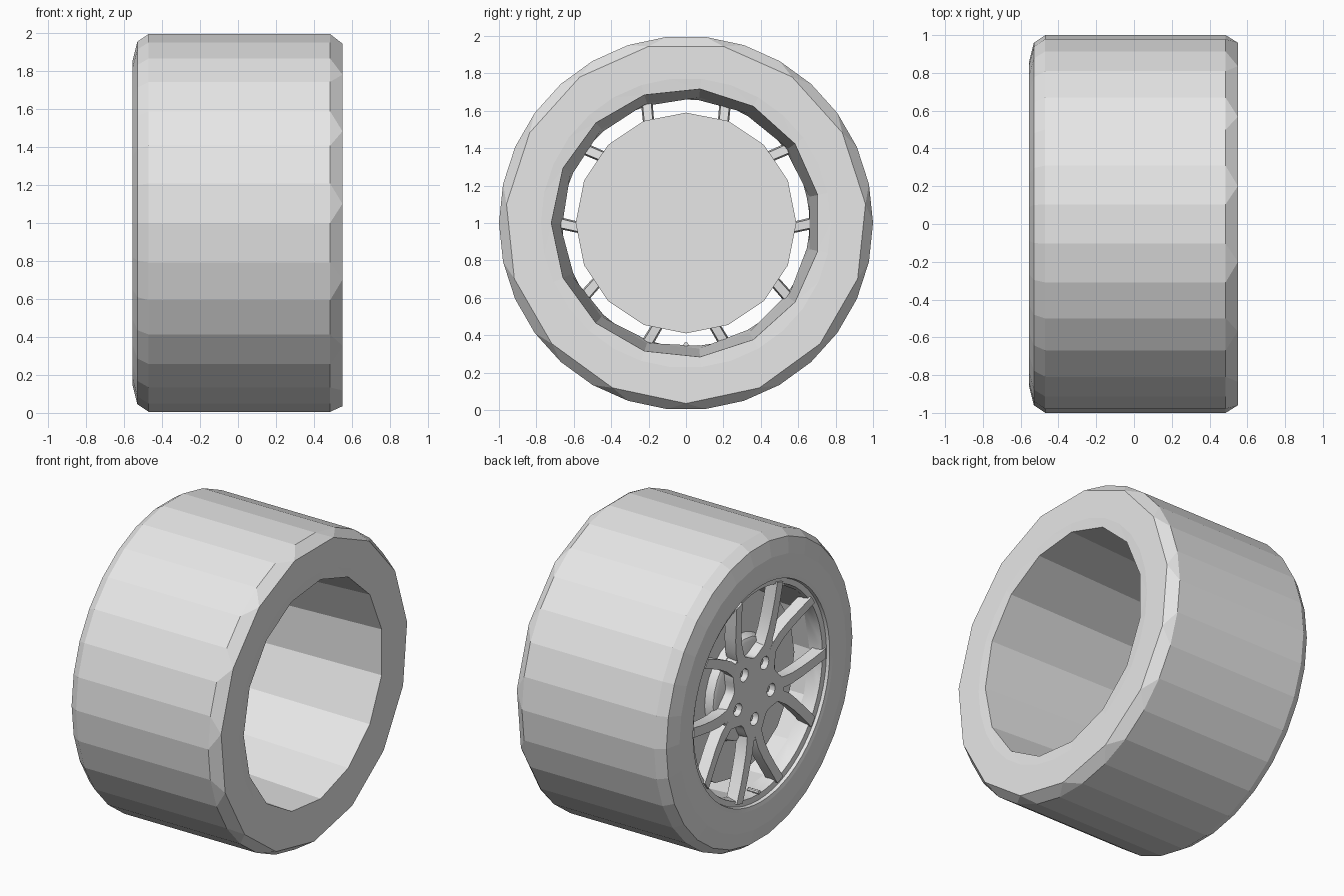
import bpy, bmesh, math
from mathutils import Matrix

old = bpy.data.objects.get("Cube")
if old:
    bpy.data.objects.remove(old, do_unlink=True)

grey = bpy.data.materials.new("plain_grey")
grey.use_nodes = True
grey.diffuse_color = (0.8, 0.8, 0.8, 1)
grey.node_tree.nodes["Principled BSDF"].inputs["Base Color"].default_value = (0.8, 0.8, 0.8, 1)

AXLE_Z = 1.0


def polar(x, r, deg):
    a = math.radians(deg)
    return (x, r * math.cos(a), AXLE_Z + r * math.sin(a))


def finish(name, bm, smooth=None, recalc=True):
    if recalc:
        bmesh.ops.recalc_face_normals(bm, faces=bm.faces)
    mesh = bpy.data.meshes.new(name)
    bm.to_mesh(mesh)
    bm.free()
    obj = bpy.data.objects.new(name, mesh)
    bpy.context.collection.objects.link(obj)
    mesh.materials.append(grey)
    if smooth:
        smooth_by_angle(obj, smooth)
    return obj


def smooth_by_angle(obj, degrees):
    bpy.ops.object.select_all(action='DESELECT')
    obj.select_set(True)
    bpy.context.view_layer.objects.active = obj
    bpy.ops.object.shade_smooth_by_angle(angle=math.radians(degrees))


def stitch(bm, a, b, pa, pb):
    """Join two rings that may differ in side count, walking by angle."""
    na, nb = len(a), len(b)
    i = j = 0
    while i < na or j < nb:
        next_a = pa + 360 * (i + 1) / na
        next_b = pb + 360 * (j + 1) / nb
        if i < na and j < nb and abs(next_a - next_b) < 0.01:
            bm.faces.new((a[i], a[(i + 1) % na], b[(j + 1) % nb], b[j % nb]))
            i, j = i + 1, j + 1
        elif j >= nb or (i < na and next_a < next_b):
            bm.faces.new((a[i % na], a[(i + 1) % na], b[j % nb]))
            i += 1
        else:
            bm.faces.new((a[i % na], b[(j + 1) % nb], b[j % nb]))
            j += 1


def lathe(name, rings, caps=False, smooth=None, flip=False):
    """Rings are (x, radius, sides, start angle) from +x towards -x."""
    bm = bmesh.new()
    loops = [[bm.verts.new(polar(x, r, p + 360 * k / n)) for k in range(n)]
             for x, r, n, p in rings]
    for k in range(len(rings) - 1):
        stitch(bm, loops[k], loops[k + 1], rings[k][3], rings[k + 1][3])
    if caps:
        bm.faces.new(loops[0])
        bm.faces.new(loops[-1])
    elif flip:
        bmesh.ops.reverse_faces(bm, faces=bm.faces)
    return finish(name, bm, smooth, recalc=caps)


def rod(name, x0, x1, radius, sides, dist, deg):
    """Small cylinder parallel to the axle."""
    bm = bmesh.new()
    spot = Matrix.Translation(polar((x0 + x1) / 2, dist, deg))
    bmesh.ops.create_cone(bm, cap_ends=True, segments=sides, radius1=radius,
                          radius2=radius, depth=abs(x1 - x0),
                          matrix=spot @ Matrix.Rotation(math.pi / 2, 4, 'Y'))
    return finish(name, bm, 40)


# Tyre: round tread, with a coarser faceted shoulder on the open side
lathe("tyre", [
    (0.55, 0.775, 30, 0), (0.55, 0.965, 15, 6), (0.485, 1.0, 30, 0),
    (-0.47, 1.0, 30, 0), (-0.53, 0.96, 30, 0), (-0.555, 0.86, 30, 0),
    (-0.55, 0.73, 60, 0)], flip=True)

# Rim: open barrel tapering to the spoke side, with a lip on each end
lathe("rim_barrel", [
    (0.55, 0.775, 30, 0), (0.545, 0.72, 15, 12), (-0.42, 0.675, 15, 12)])
lathe("rim_lip", [
    (-0.42, 0.675, 15, 12), (-0.49, 0.66, 60, 0), (-0.52, 0.665, 60, 0),
    (-0.525, 0.70, 60, 0), (-0.545, 0.705, 60, 0), (-0.55, 0.73, 60, 0)],
    smooth=30)

# Brake disc with its raised centre
lathe("brake_disc", [(-0.33, 0.59, 16, 0), (-0.37, 0.59, 16, 0)], caps=True)
lathe("brake_disc_centre", [
    (-0.36, 0.34, 24, 0), (-0.42, 0.32, 24, 0), (-0.43, 0.30, 24, 0)],
    caps=True, smooth=30)


# Hub plate: five-lobed outline with bolt holes
def outline(curve, points):
    spline = curve.splines.new('POLY')
    spline.points.add(len(points) - 1)
    for p, (u, v) in zip(spline.points, points):
        p.co = (u, v, 0, 1)
    spline.use_cyclic_u = True


def circle(cu, cv, radius_at, count):
    pts = []
    for k in range(count):
        a = math.tau * k / count
        pts.append((cu + radius_at(a) * math.cos(a), cv + radius_at(a) * math.sin(a)))
    return pts


ARMS = [54 + 72 * k for k in range(5)]
BOLT_R = 0.18
hub_curve = bpy.data.curves.new("hub_plate", 'CURVE')
hub_curve.dimensions = '2D'
hub_curve.fill_mode = 'BOTH'
hub_curve.extrude = 0.035
outline(hub_curve, circle(0, 0, lambda a: 0.27 + 0.05 * math.cos(5 * (a - math.radians(54))), 80))
for arm in ARMS:
    t = math.radians(arm)
    outline(hub_curve, circle(BOLT_R * math.cos(t), BOLT_R * math.sin(t), lambda a: 0.042, 12))
hub = bpy.data.objects.new("hub_plate", hub_curve)
bpy.context.collection.objects.link(hub)
bpy.ops.object.select_all(action='DESELECT')
hub.select_set(True)
bpy.context.view_layer.objects.active = hub
bpy.ops.object.convert(target='MESH')
hub = bpy.context.view_layer.objects.active
hub.data.transform(Matrix(((0, 0, 1, -0.46), (1, 0, 0, 0), (0, 1, 0, AXLE_Z), (0, 0, 0, 1))))
hub.data.materials.clear()
hub.data.materials.append(grey)
smooth_by_angle(hub, 30)

# Spokes: each arm forks into two curved bars that rise to the rim
# Path points: radius, angle from the arm, front x, half width
PATH = [(0.23, 9, -0.494, 0.035), (0.30, 8, -0.496, 0.036), (0.38, 9.5, -0.502, 0.035),
        (0.47, 12.5, -0.511, 0.033), (0.57, 15.5, -0.523, 0.031), (0.68, 18, -0.535, 0.032)]


def spoke(name, arm, side):
    bm = bmesh.new()
    sections = []
    for r, off, front, half in PATH:
        spread = math.degrees(half / r)
        mid = arm + side * off
        back = front + 0.085
        sections.append([bm.verts.new(polar(*c)) for c in (
            (front, r, mid - spread), (front, r, mid + spread),
            (back, r, mid + 0.75 * spread), (back, r, mid - 0.75 * spread))])
    for a, b in zip(sections, sections[1:]):
        for k in range(4):
            n = (k + 1) % 4
            bm.faces.new((a[k], a[n], b[n], b[k]))
    bm.faces.new(sections[0])
    bm.faces.new(sections[-1])
    return finish(name, bm, 35)


for number, arm in enumerate(ARMS, 1):
    spoke(f"spoke_{number}_a", arm, 1)
    spoke(f"spoke_{number}_b", arm, -1)
    rod(f"wheel_nut_{number}", -0.42, -0.465, 0.028, 6, BOLT_R, arm)

# Valve on the inside of the rim
rod("valve_stem", -0.53, -0.45, 0.013, 8, 0.65, 270)
